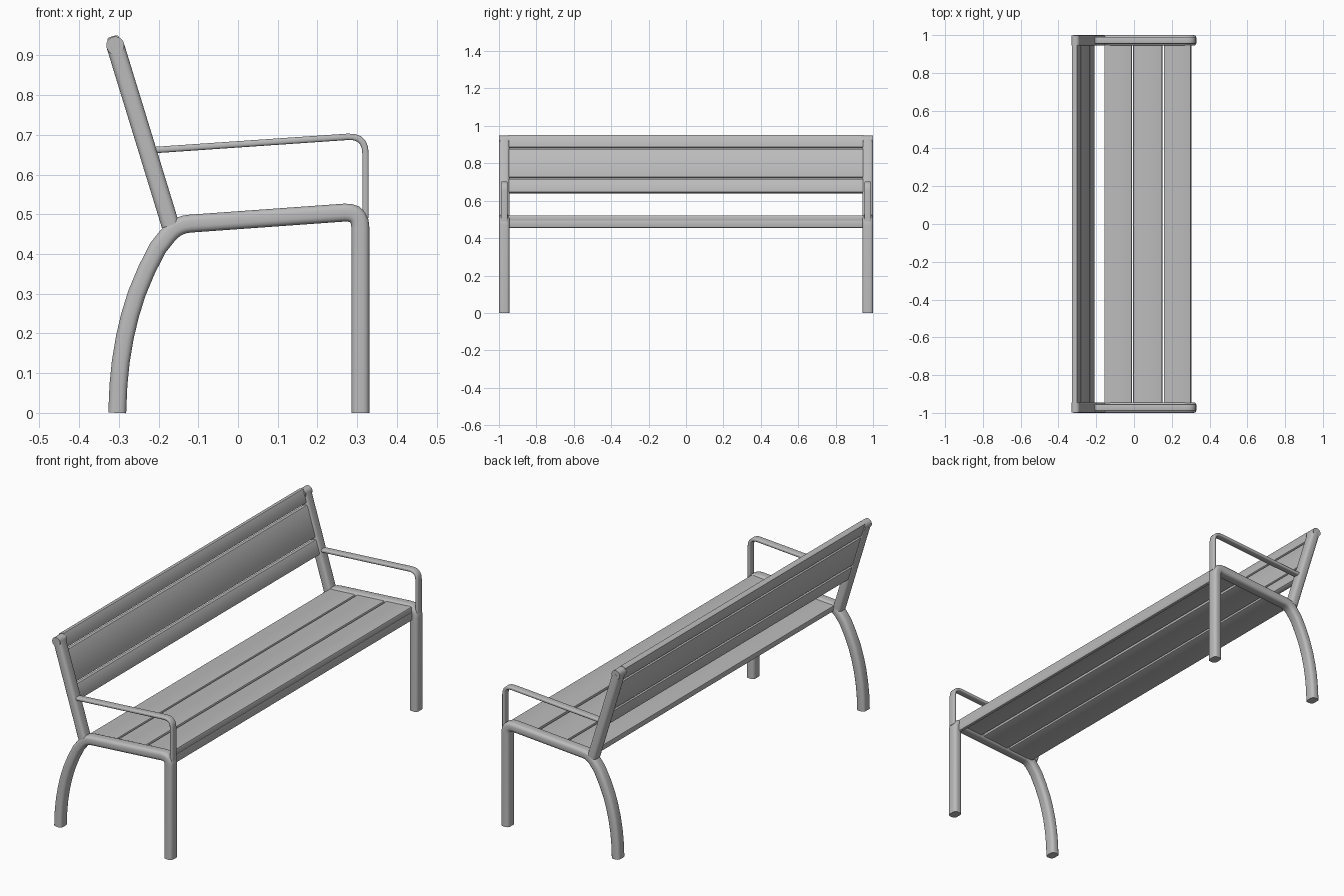
import bpy, bmesh, math
from mathutils import Vector

cube = bpy.data.objects.get("Cube")
if cube:
    bpy.data.objects.remove(cube, do_unlink=True)

grey = bpy.data.materials.new("bench grey")
grey.use_nodes = True
colour = (0.5, 0.5, 0.5, 1)
grey.diffuse_color = colour
grey.node_tree.nodes["Principled BSDF"].inputs["Base Color"].default_value = colour

END_Y = 0.972      # centre line of each end frame
HALF_SLAT = 0.948  # slats stop at the frames


def finish(name, bm, angle=40):
    bmesh.ops.recalc_face_normals(bm, faces=bm.faces)
    mesh = bpy.data.meshes.new(name)
    bm.to_mesh(mesh)
    bm.free()
    mesh.materials.append(grey)
    obj = bpy.data.objects.new(name, mesh)
    bpy.context.collection.objects.link(obj)
    bpy.ops.object.select_all(action='DESELECT')
    obj.select_set(True)
    bpy.context.view_layer.objects.active = obj
    bpy.ops.object.shade_smooth_by_angle(angle=math.radians(angle))
    return obj


def rounded_section(w, h, r, steps=3):
    """Outline of a rounded rectangle."""
    pts = []
    for k, (sx, sy) in enumerate([(1, 1), (-1, 1), (-1, -1), (1, -1)]):
        for i in range(steps + 1):
            a = math.pi / 2 * (k + i / steps)
            pts.append((sx * (w / 2 - r) + r * math.cos(a),
                        sy * (h / 2 - r) + r * math.sin(a)))
    return pts


def corner(a, b, c, size, steps=5):
    """Rounded bend at b between a and c."""
    a, b, c = Vector(a), Vector(b), Vector(c)
    p, q = b + (a - b).normalized() * size, b + (c - b).normalized() * size
    ts = [i / steps for i in range(steps + 1)]
    return [p * (1 - t) ** 2 + b * 2 * t * (1 - t) + q * t * t for t in ts]


def sweep(name, path, y, thick, width, r):
    """Sweep a rounded bar along a path in the side plane."""
    path = [Vector(p) for p in path]
    section = rounded_section(thick, width, r)
    bm = bmesh.new()
    rings = []
    for i, p in enumerate(path):
        before = (p - path[i - 1]).normalized() if i else None
        after = (path[i + 1] - p).normalized() if i < len(path) - 1 else None
        t = ((before or after) + (after or before)).normalized()
        stretch = 1 / max(0.6, t.dot(before or after))
        n = Vector((-t.y, t.x)) * stretch
        rings.append([bm.verts.new((p.x + n.x * u, y + v, p.y + n.y * u))
                      for u, v in section])
    count = len(section)
    for a, b in zip(rings, rings[1:]):
        for j in range(count):
            k = (j + 1) % count
            bm.faces.new((a[j], a[k], b[k], b[j]))
    bm.faces.new(rings[0])
    bm.faces.new(rings[-1])
    return finish(name, bm)


def slat(name, x, z, depth, thick, direction):
    """Long board across the bench, its depth lying along direction."""
    d = Vector(direction).normalized()
    n = Vector((-d.y, d.x))
    bm = bmesh.new()
    rings = []
    for y in (-HALF_SLAT, HALF_SLAT):
        rings.append([bm.verts.new((x + d.x * u + n.x * v, y, z + d.y * u + n.y * v))
                      for u, v in rounded_section(depth, thick, 0.006, 2)])
    a, b = rings
    for j in range(len(a)):
        k = (j + 1) % len(a)
        bm.faces.new((a[j], a[k], b[k], b[j]))
    bm.faces.new(a)
    bm.faces.new(b)
    return finish(name, bm, 30)


# Side plane paths: front leg bending into seat rail and curved rear leg
foot, knee, hip = (0.308, 0), (0.308, 0.507), (-0.155, 0.474)
rear_leg = [(-0.202, 0.415), (-0.23, 0.36), (-0.255, 0.3), (-0.272, 0.245),
            (-0.285, 0.19), (-0.295, 0.13), (-0.301, 0.07), (-0.304, 0)]
leg_path = [foot] + corner(foot, knee, hip, 0.04) + corner(knee, hip, rear_leg[0], 0.035) + rear_leg

# Armrest path: from the back post forward and down to the front leg
arm_back, arm_bend, arm_foot = (-0.22, 0.661), (0.321, 0.698), (0.321, 0.49)
arm_path = [arm_back] + corner(arm_back, arm_bend, arm_foot, 0.045) + [arm_foot]

# Back post with a rounded top
post_low, post_top = Vector((-0.17, 0.472)), Vector((-0.309, 0.925))
recline = (post_top - post_low).normalized()

for side, s in (("left", 1), ("right", -1)):
    # model faces +x along its seat; the two ends lie on the y axis
    y = s * END_Y
    sweep("leg_frame_" + side, leg_path, y, 0.045, 0.056, 0.015)
    sweep("armrest_" + side, arm_path, y, 0.016, 0.036, 0.006)
    post = sweep("back_post_" + side, [post_low, post_top], y, 0.045, 0.056, 0.014)
    # half round cap on the post
    bm = bmesh.new()
    bmesh.ops.create_cone(bm, cap_ends=True, segments=20, radius1=0.0225,
                          radius2=0.0225, depth=0.054)
    for v in bm.verts:
        v.co = Vector((v.co.x + post_top.x, v.co.z + y, v.co.y + post_top.y))
    finish("post_cap_" + side, bm)

# Seat slats follow the sloping rail
rail = Vector(knee) - Vector(hip)
for i, (x0, x1) in enumerate([(-0.157, -0.011), (-0.004, 0.15), (0.159, 0.302)]):
    x = (x0 + x1) / 2
    z = hip[1] + (x - hip[0]) * rail.y / rail.x
    slat(f"seat_slat_{i + 1}", x, z, x1 - x0, 0.03, rail)

# Front apron under the seat edge
slat("seat_apron", 0.296, 0.475, 0.042, 0.018, (0, 1))

# Back slats lean with the posts
for i, (z0, z1) in enumerate([(0.642, 0.713), (0.722, 0.873), (0.882, 0.948)]):
    z = (z0 + z1) / 2
    x = post_low.x + (z - post_low.y) * recline.x / recline.y
    slat(f"back_slat_{i + 1}", x, z, (z1 - z0) / recline.y, 0.03, recline)
